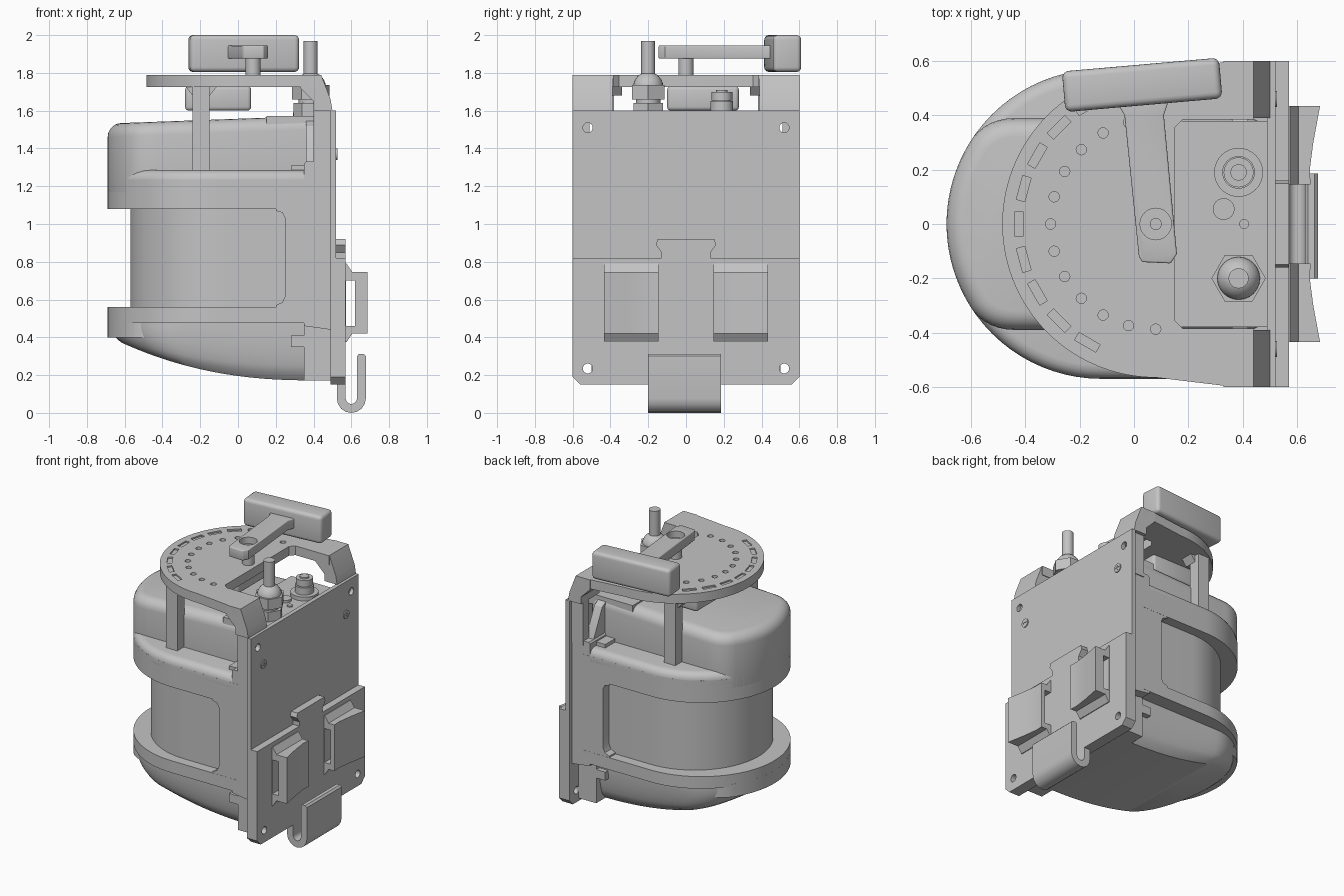
import bpy, bmesh
from math import sin, cos, pi, radians, asin
from mathutils import Matrix, Vector

cube = bpy.data.objects.get("Cube")
if cube:
    bpy.data.objects.remove(cube)

grey = bpy.data.materials.new("plain grey")
grey.use_nodes = True
tone = (0.55, 0.55, 0.55, 1)
grey.diffuse_color = tone
grey.node_tree.nodes["Principled BSDF"].inputs["Base Color"].default_value = tone


def smooth(ob):
    bpy.ops.object.select_all(action='DESELECT')
    ob.select_set(True)
    bpy.context.view_layer.objects.active = ob
    bpy.ops.object.shade_smooth_by_angle(angle=radians(32))


def finish(name, bm, bevel=0, segments=3, limit=50):
    bmesh.ops.recalc_face_normals(bm, faces=bm.faces)
    mesh = bpy.data.meshes.new(name)
    bm.to_mesh(mesh)
    bm.free()
    mesh.materials.append(grey)
    ob = bpy.data.objects.new(name, mesh)
    bpy.context.scene.collection.objects.link(ob)
    bpy.context.view_layer.objects.active = ob
    if bevel:
        mod = ob.modifiers.new("soft edges", 'BEVEL')
        mod.width, mod.segments = bevel, segments
        mod.limit_method, mod.angle_limit = 'ANGLE', radians(limit)
        bpy.ops.object.modifier_apply(modifier=mod.name)
    smooth(ob)
    return ob


def add_prism(bm, pts, axis, lo, hi):
    """Extrude a 2D outline along x, y or z."""
    place = {'x': lambda p, h: (h, p[0], p[1]),
             'y': lambda p, h: (p[0], h, p[1]),
             'z': lambda p, h: (p[0], p[1], h)}[axis]
    a = [bm.verts.new(place(p, lo)) for p in pts]
    b = [bm.verts.new(place(p, hi)) for p in pts]
    bm.faces.new(a)
    bm.faces.new(b[::-1])
    for i in range(len(pts)):
        j = (i + 1) % len(pts)
        bm.faces.new((a[i], a[j], b[j], b[i]))


def prism(name, pts, axis, lo, hi, **kw):
    bm = bmesh.new()
    add_prism(bm, pts, axis, lo, hi)
    return finish(name, bm, **kw)


def rect(x0, x1, y0, y1):
    return [(x0, y0), (x1, y0), (x1, y1), (x0, y1)]


def box(name, x0, x1, y0, y1, z0, z1, **kw):
    return prism(name, rect(x0, x1, y0, y1), 'z', z0, z1, **kw)


def disc(cx, cy, r, n=24):
    return [(cx + r * cos(2 * pi * i / n), cy + r * sin(2 * pi * i / n)) for i in range(n)]


def cut(ob, bm):
    cutter = finish("cutter", bm)
    cutter.hide_render = True
    mod = ob.modifiers.new("cut", 'BOOLEAN')
    mod.operation, mod.object, mod.solver = 'DIFFERENCE', cutter, 'EXACT'
    bpy.context.view_layer.objects.active = ob
    bpy.ops.object.modifier_apply(modifier=mod.name)
    bpy.data.objects.remove(cutter)
    smooth(ob)


def mirrored(half):
    """Close an outline whose half runs from the nose to the +y back corner."""
    return half + [(x, -y) for x, y in reversed(half) if y > 1e-6]


def d_outline(r, back, width=None, cx=-0.12, steps=1):
    """Round nose, straight sides; optionally narrowed with soft shoulders."""
    end = pi / 2 if width is None else asin((width - 0.07) / r)
    half = [(cx - r * cos(end * i / 20), r * sin(end * i / 20)) for i in range(21)]
    if width:
        a = Vector(half[-1])
        c = Vector((cx - r * cos(asin(width / r)), width))
        e = c + Vector((0.1, 0))
        half += [tuple(a.lerp(c, t / 6).lerp(c.lerp(e, t / 6), t / 6)) for t in range(1, 7)]
    x, y = half[-1]
    half += [(x + (back - x) * t / steps, y) for t in range(1, steps + 1)]
    return mirrored(half)


# Scanner head, rising gently towards the back
head = prism("scanner_head", d_outline(0.57, 0.49, 0.39), 'z', 1.1, 1.535, bevel=0.07, segments=5, limit=60)
for v in head.data.vertices:
    if v.co.z > 1.4:
        v.co.z += 0.037 * (v.co.x + 0.6)
box("head_deck", 0.15, 0.495, -0.38, 0.38, 1.5, 1.573)

# Collars, recessed optical window and the body sides framing it
prism("upper_collar", d_outline(0.57, 0.40), 'z', 1.08, 1.236)
prism("upper_collar_ledge", d_outline(0.57, 0.40), 'z', 1.15, 1.285, bevel=0.05, segments=4, limit=60)
prism("optical_window", d_outline(0.5, 0.40, cx=-0.07), 'z', 0.5, 1.12)
prism("lower_collar", d_outline(0.57, 0.40), 'z', 0.475, 0.56)
prism("lower_collar_lip", d_outline(0.57, 0.0, 0.40), 'z', 0.40, 0.49)
frame = [(0.495, 1.33), (0.36, 1.33), (0.35, 1.32), (0.35, 1.1), (0.2, 1.1), (0.2, 1.07), (0.235, 1.06), (0.25, 1.03),
         (0.25, 0.62), (0.235, 0.585), (0.2, 0.57), (0.2, 0.53), (0.35, 0.53), (0.35, 0.46), (0.495, 0.44)]
prism("body_sides", frame, 'y', -0.569, 0.569)

# Curved underside: a narrowed outline whose floor follows a sweep
bm = bmesh.new()
outline = d_outline(0.55, 0.40, 0.47, steps=10)
rings = []
for k in range(9):
    t = k / 8
    ring = []
    for x, y in outline:
        floor = 0.172 + 0.2 * ((0.4 - x) / 1.07) ** 2.3
        inset = 1 - 0.16 * (1 - (1 - t * t) ** 0.5)
        ring.append(bm.verts.new((0.4 + (x - 0.4) * (1 - 0.05 * t ** 3), y * inset, 0.48 + (floor - 0.48) * t)))
    rings.append(ring)
for low, high in zip(rings[1:], rings):
    for i in range(len(outline)):
        j = (i + 1) % len(outline)
        bm.faces.new((low[i], low[j], high[j], high[i]))
last = rings[-1]
for i in range(len(outline) // 2):
    corners = dict.fromkeys((last[i], last[i + 1], last[-i - 1], last[-i]))
    bm.faces.new(list(corners))
bm.faces.new(rings[0])
finish("curved_underside", bm)

# Rear foot, side lugs and ribs
box("rear_foot", 0.35, 0.495, -0.5, 0.5, 0.172, 0.5)
for s, side in ((1, "left"), (-1, "right")):
    for z, where in ((1.25, "upper"), (0.35, "lower")):
        box(f"{side}_{where}_lug", 0.28, 0.42, min(s * 0.38, s * 0.5), max(s * 0.38, s * 0.5), z, z + 0.06)
    prism(f"{side}_head_rib", [(s * 0.37, 1.55), (s * 0.37, 1.2), (s * 0.54, 1.2), (s * 0.54, 1.28), (s * 0.42, 1.52)],
          'x', 0.36, 0.42)

# Back plate with holes and screws
plate = prism("back_plate", rect(-0.6, 0.6, 0.82, 1.6), 'x', 0.49, 0.52)
lower_pts = [(-0.56, 0.15), (0.56, 0.15), (0.6, 0.19), (0.6, 0.82), (0.13, 0.82), (0.13, 0.85), (0.16, 0.89),
             (0.15, 0.92), (-0.15, 0.92), (-0.16, 0.89), (-0.13, 0.85), (-0.13, 0.82), (-0.6, 0.82), (-0.6, 0.19)]
lower = prism("lower_mount_plate", lower_pts, 'x', 0.49, 0.57)
for ob, z in ((plate, 1.51), (lower, 0.235)):
    bm = bmesh.new()
    for s in (-1, 1):
        add_prism(bm, disc(s * 0.52, z, 0.026), 'x', 0.4, 0.7)
    cut(ob, bm)
for s, side in ((1, "left"), (-1, "right")):
    screw = prism(f"{side}_plate_screw", disc(s * 0.46, 1.37, 0.03), 'x', 0.515, 0.526)
    for w, h in ((0.016, 0.004), (0.004, 0.016)):
        bm = bmesh.new()
        add_prism(bm, rect(s * 0.46 - w, s * 0.46 + w, 1.37 - h, 1.37 + h), 'x', 0.522, 0.54)
        cut(screw, bm)

# Rail clamps with a through slot and a hollowed outer face
for s, side in ((1, "left"), (-1, "right")):
    pts = [(0.56, s * 0.435), (0.685, s * 0.435), (0.66, s * 0.3), (0.647, s * 0.2), (0.65, s * 0.145), (0.56, s * 0.145)]
    clamp = prism(f"{side}_rail_clamp", pts, 'z', 0.42, 0.745)
    bm = bmesh.new()
    add_prism(bm, rect(0.572, 0.62, 0.46, 0.7), 'y', -0.6, 0.6)
    cut(clamp, bm)
    for z, tip, where in ((0.745, 0.79, "upper"), (0.42, 0.375, "lower")):
        prism(f"{side}_{where}_clamp_ramp", [(0.56, z), (0.605, z), (0.575, tip), (0.56, tip)],
              'y', min(s * 0.145, s * 0.435), max(s * 0.145, s * 0.435))


# J-shaped bottom hook
def arc(r, a0, a1, n=8):
    return [(0.6 + r * cos(radians(a0 + (a1 - a0) * i / n)), 0.077 + r * sin(radians(a0 + (a1 - a0) * i / n)))
            for i in range(n + 1)]


hook = [(0.524, 0.31)] + arc(0.077, 180, 360) + [(0.677, 0.3), (0.665, 0.312), (0.64, 0.312), (0.63, 0.3)] \
    + arc(0.03, 0, -180) + [(0.57, 0.31)]
prism("bottom_hook", hook, 'y', -0.2, 0.185)

# Dial plate: half disc with a U-shaped rear opening
px, dial_r = 0.08, 0.565
half = [(px - dial_r * cos(radians(a)), dial_r * sin(radians(a))) for a in range(0, 91, 3)]
half += [(0.37, 0.6), (0.44, 0.6), (0.44, 0.385), (0.18, 0.385), (0.15, 0.355)]
dial = prism("dial_plate", mirrored(half), 'z', 1.725, 1.79)
bm = bmesh.new()
for a in range(-90, 91, 15):
    d = Vector((-cos(radians(a)), sin(radians(a))))
    c = Vector((px, 0)) + d * 0.387
    add_prism(bm, disc(c.x, c.y, 0.019, 16), 'z', 1.765, 1.85)
    if abs(a) <= 60:
        c, t = Vector((px, 0)) + d * 0.503, Vector((-d.y, d.x)) * 0.045
        e = d * 0.016
        add_prism(bm, [c + t + e, c - t + e, c - t - e, c + t - e], 'z', 1.78, 1.85)
cut(dial, bm)
box("under_dial_block", -0.28, 0.07, -0.1, 0.28, 1.6, 1.73, bevel=0.02)

# Side supports of the dial plate
shoulder = [(0.44, 1.79), (0.33, 1.79), (0.33, 1.72), (0.40, 1.65), (0.40, 1.6), (0.5, 1.6), (0.49, 1.66)]
flare = [(-0.24, 1.68), (-0.15, 1.68), (-0.11, 1.73), (-0.28, 1.73)]
for s, side in ((1, "left"), (-1, "right")):
    def span(a, b):
        return sorted((s * a, s * b))
    prism(f"{side}_shoulder", shoulder, 'y', *span(0.39, 0.6))
    box(f"{side}_support_post", -0.24, -0.15, *span(0.38, 0.462), 1.22, 1.73)
    prism(f"{side}_post_flare", flare, 'y', *span(0.34, 0.43))
    box(f"{side}_plate_flange", 0.40, 0.495, *span(0.51, 0.575), 1.3, 1.62)

# Pointer arm on its pivot, with the grip bar
arm = [(0.03, -0.14), (0.135, -0.145), (0.158, -0.11), (0.11, 0.4), (0.13, 0.46), (-0.07, 0.46), (-0.035, 0.4), (0.018, -0.12)]
pointer = prism("pointer_arm", arm, 'z', 1.875, 1.945, bevel=0.006)
bm = bmesh.new()
add_prism(bm, disc(px, 0, 0.058), 'z', 1.9, 2.0)
cut(pointer, bm)
prism("pivot_pin", disc(px, 0, 0.04), 'z', 1.78, 1.88)
prism("pivot_screw", disc(px, 0, 0.022), 'z', 1.88, 1.91)
grip = box("grip_bar", -0.29, 0.29, -0.075, 0.075, 1.805, 2.0, bevel=0.025, segments=4)
grip.data.transform(Matrix.Translation((0.03, 0.512, 0)) @ Matrix.Rotation(radians(5), 4, 'Z'))


# Connectors standing on the head: stacked (radius, bottom, top, sides)
def stack(name, x, y, levels):
    bm = bmesh.new()
    for r, z0, z1, n in levels:
        add_prism(bm, disc(x, y, r, n), 'z', z0, z1)
    finish(name, bm)


stack("cable_gland", 0.385, -0.2, [(0.09, 1.56, 1.64, 6), (0.065, 1.63, 1.66, 24), (0.1, 1.66, 1.735, 6), (0.037, 1.73, 1.97, 24)])
bm = bmesh.new()
bmesh.ops.create_uvsphere(bm, u_segments=24, v_segments=12, radius=0.08,
                          matrix=Matrix.Translation((0.385, -0.2, 1.725)))
finish("gland_dome", bm)
stack("round_connector", 0.385, 0.19, [(0.09, 1.56, 1.6, 32), (0.06, 1.6, 1.65, 32), (0.045, 1.64, 1.66, 32),
                                       (0.055, 1.655, 1.7, 32), (0.03, 1.69, 1.71, 32)])
stack("small_cap", 0.33, 0.055, [(0.04, 1.56, 1.59, 24)])
stack("deck_screw", 0.405, 0, [(0.018, 1.56, 1.582, 16)])
